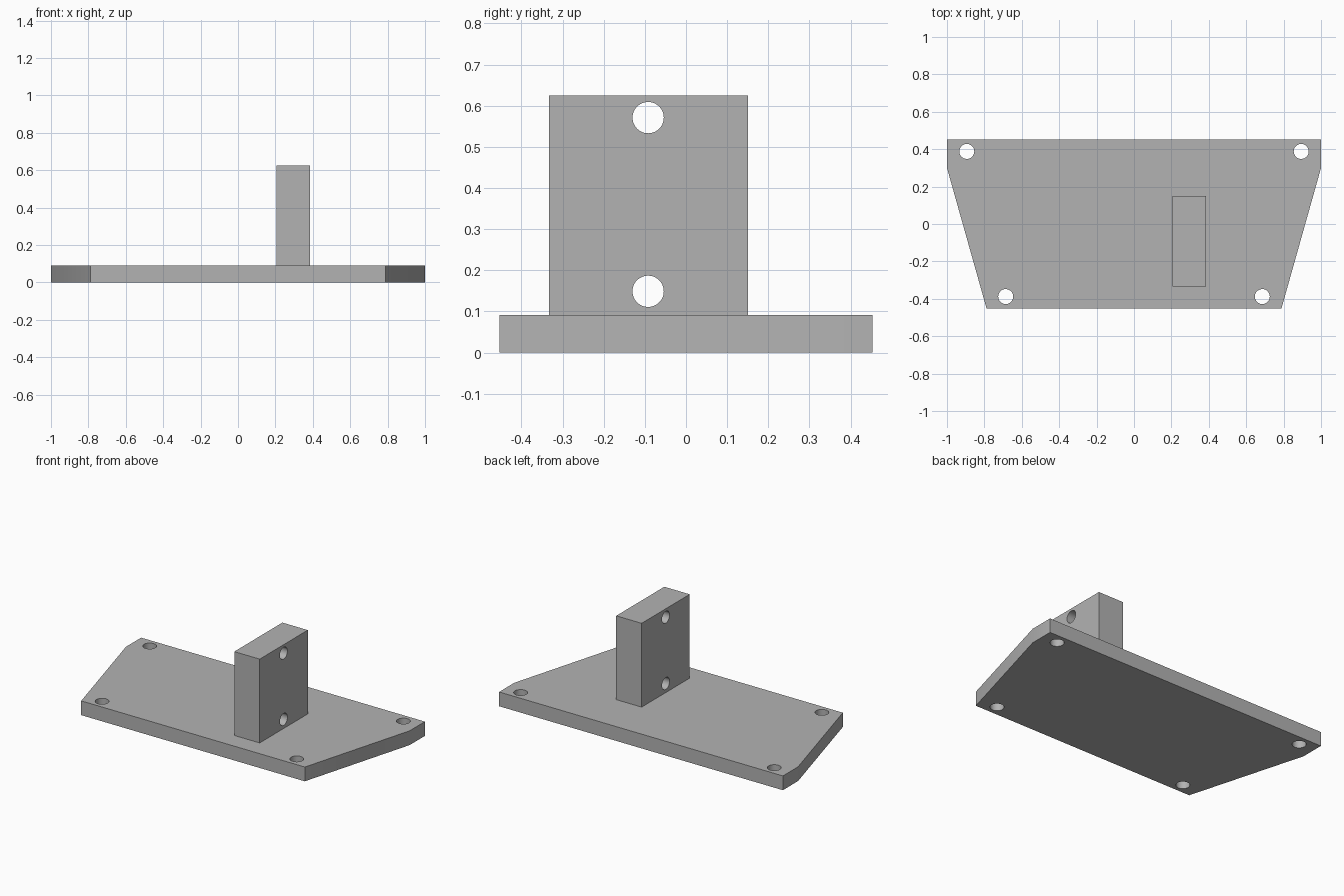
import bpy
import bmesh
from math import radians
from mathutils import Matrix, Vector

cube = bpy.data.objects.get("Cube")
if cube:
    bpy.data.objects.remove(cube, do_unlink=True)

PLATE_TOP = 0.091
POST_TOP = 0.625

# Single grey material
grey = bpy.data.materials.new("grey")
grey.use_nodes = True
grey.diffuse_color = (0.45, 0.45, 0.45, 1)
grey.node_tree.nodes["Principled BSDF"].inputs["Base Color"].default_value = grey.diffuse_color


def link(name, bm):
    mesh = bpy.data.meshes.new(name)
    bmesh.ops.recalc_face_normals(bm, faces=bm.faces)
    bm.to_mesh(mesh)
    bm.free()
    mesh.materials.append(grey)
    obj = bpy.data.objects.new(name, mesh)
    bpy.context.collection.objects.link(obj)
    return obj


def prism(name, outline, bottom, top):
    """Extrude a flat outline upward."""
    bm = bmesh.new()
    base = bm.faces.new([bm.verts.new((x, y, bottom)) for x, y in outline])
    grown = bmesh.ops.extrude_face_region(bm, geom=[base])["geom"]
    bmesh.ops.translate(bm, vec=(0, 0, top - bottom),
                        verts=[v for v in grown if isinstance(v, bmesh.types.BMVert)])
    return link(name, bm)


def drill(obj, centres, radius, turn):
    """Cut round holes through a part, then smooth their walls."""
    bm = bmesh.new()
    for centre in centres:
        bmesh.ops.create_cone(bm, cap_ends=True, segments=48, radius1=radius, radius2=radius,
                              depth=0.5, matrix=Matrix.Translation(Vector(centre)) @ turn)
    cutter = link(obj.name + "_cutter", bm)
    cutter.hide_render = True
    mod = obj.modifiers.new("holes", "BOOLEAN")
    mod.operation = "DIFFERENCE"
    mod.solver = "EXACT"
    mod.object = cutter
    bpy.ops.object.select_all(action="DESELECT")
    obj.select_set(True)
    bpy.context.view_layer.objects.active = obj
    bpy.ops.object.modifier_apply(modifier=mod.name)
    bpy.data.objects.remove(cutter, do_unlink=True)
    bpy.ops.object.shade_smooth_by_angle(angle=radians(30))


# Base plate with tapered sides and four mounting holes
right_side = [(0.788, -0.453), (1, 0.3), (1, 0.453)]
plate = prism("base_plate", right_side + [(-x, y) for x, y in reversed(right_side)], 0, PLATE_TOP)
drill(plate, [(s * x, y, 0) for s in (-1, 1) for x, y in ((0.894, 0.388), (0.686, -0.388))],
      0.04, Matrix.Identity(4))

# Upright block with two cross holes
x0, x1, y0, y1 = 0.207, 0.386, -0.333, 0.151
post = prism("upright_block", [(x0, y0), (x1, y0), (x1, y1), (x0, y1)], PLATE_TOP, POST_TOP)
drill(post, [((x0 + x1) / 2, -0.092, z) for z in (0.149, 0.571)],
      0.038, Matrix.Rotation(radians(90), 4, "Y"))
